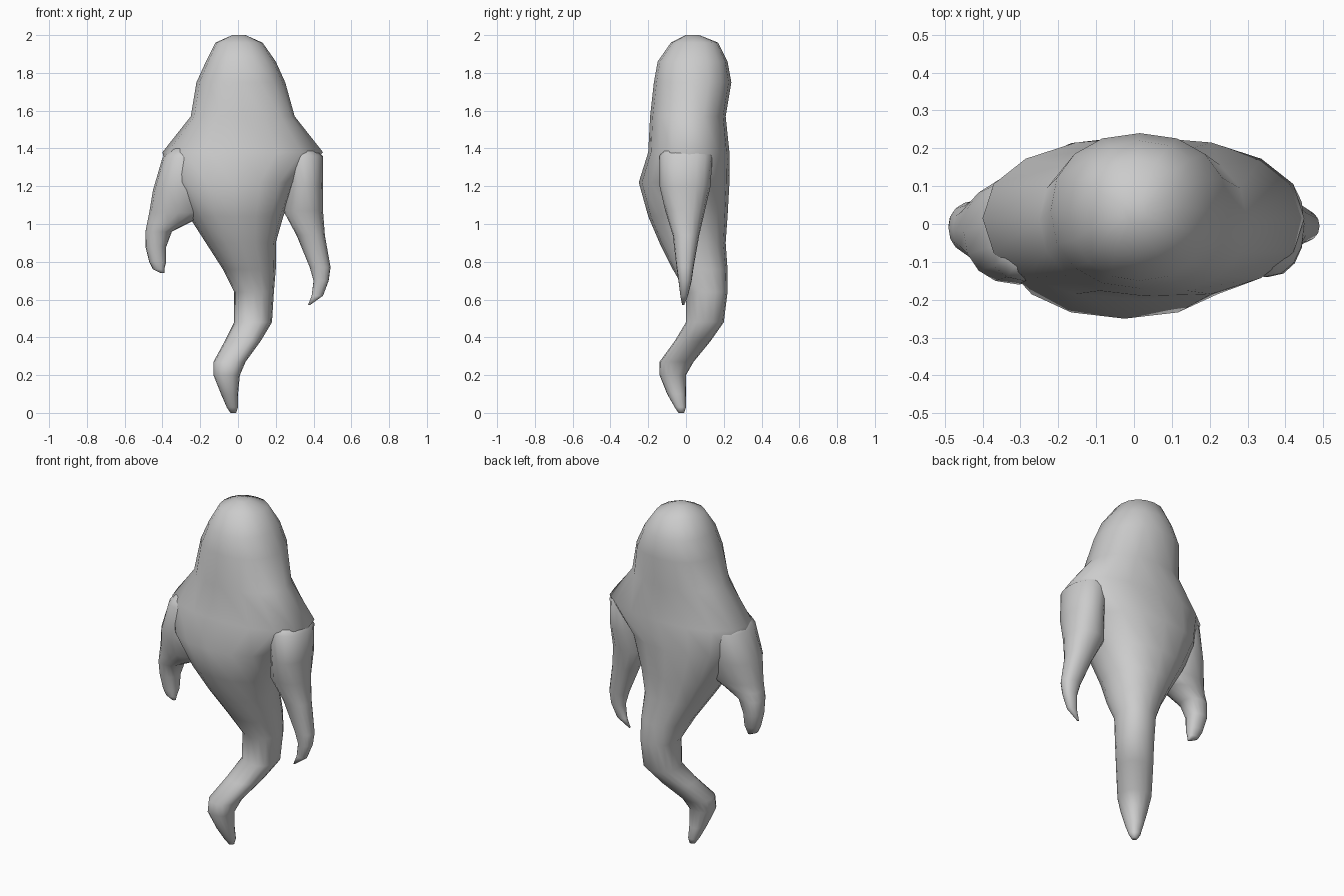
import bpy
import bmesh
import math

# Remove only the default cube
default_cube = bpy.data.objects.get("Cube")
if default_cube:
    bpy.data.objects.remove(default_cube, do_unlink=True)


def make_material(name, colour):
    material = bpy.data.materials.new(name)
    material.use_nodes = True
    material.diffuse_color = colour
    shader = material.node_tree.nodes["Principled BSDF"]
    shader.inputs["Base Color"].default_value = colour
    shader.inputs["Roughness"].default_value = 0.8
    return material


def section_point(angle, low, high, power, use_sine):
    """One coordinate of a rounded-box section between two limits."""
    wave = math.sin(angle) if use_sine else math.cos(angle)
    reach = math.copysign(abs(wave) ** power, wave)
    return ((low + high) + (high - low) * reach) / 2


def loft(name, sections, material, sides=16, power=0.9):
    """Skin level sections given as height, x limits and y limits in hundredths."""
    bm = bmesh.new()
    rings = []
    for section in sections:
        z, left, right, front, back = (value / 100 for value in section)
        ring = []
        for step in range(sides):
            angle = math.tau * step / sides
            x = section_point(angle, left, right, power, False)
            y = section_point(angle, front, back, power, True)
            ring.append(bm.verts.new((x, y, z)))
        rings.append(ring)

    # Bridge neighbouring rings and close both ends
    for upper, lower in zip(rings, rings[1:]):
        for step in range(sides):
            following = (step + 1) % sides
            bm.faces.new((upper[step], lower[step], lower[following], upper[following]))
    bm.faces.new(rings[0])
    bm.faces.new(list(reversed(rings[-1])))
    bmesh.ops.recalc_face_normals(bm, faces=bm.faces)
    for face in bm.faces:
        face.smooth = True

    mesh = bpy.data.meshes.new(name)
    bm.to_mesh(mesh)
    bm.free()
    mesh.materials.append(material)
    part = bpy.data.objects.new(name, mesh)
    bpy.context.collection.objects.link(part)
    return part


pale_grey = make_material("pale grey", (0.6, 0.6, 0.6, 1.0))

# Head, shoulders, tapering trunk and curling tail in one skin
loft("body_and_tail", [
    (200, -3, 4, 0, 7),
    (196, -12, 13, -8, 17),
    (186, -17, 20, -15, 22),
    (175, -22, 25, -17, 24),
    (157, -25, 30, -19, 21),
    (138, -40, 45, -20, 23),
    (122, -36, 31, -25, 23),
    (104, -26, 24, -20, 22),
    (90, -17, 20, -14, 21),
    (76, -8, 20, -7, 22),
    (64, -2, 19, 0, 22),
    (48, -2, 18, 0, 20),
    (38, -7, 12, -6, 13),
    (27, -13, 4, -14, 4),
    (20, -13, 1, -14, 0),
    (10, -9, 0, -10, 0),
    (3, -6, 0, -6, 0),
    (0, -4, -1, -4, -1),
], pale_grey)

# Short arm with a broad web toward the trunk
loft("right_arm", [
    (140, -36, -20, -12, 12),
    (135, -40, -18, -15, 14),
    (118, -45, -16, -16, 12),
    (106, -47, -16, -12, 9),
    (101, -48, -25, -10, 7),
    (96, -49, -35, -8, 6),
    (88, -49, -38, -6, 5),
    (80, -47, -38, -5, 3),
    (76, -45, -39, -4, 1),
    (74, -41, -39, -3, -1),
], pale_grey)

# Long arm ending in an inward hook
loft("left_arm", [
    (141, 22, 40, -11, 12),
    (136, 24, 45, -14, 14),
    (120, 26, 45, -14, 13),
    (107, 24, 45, -11, 10),
    (94, 31, 46, -7, 7),
    (77, 38, 49, -5, 4),
    (70, 40, 48, -4, 3),
    (62, 39, 45, -3, 1),
    (57, 37, 38, -2, -1),
], pale_grey)
